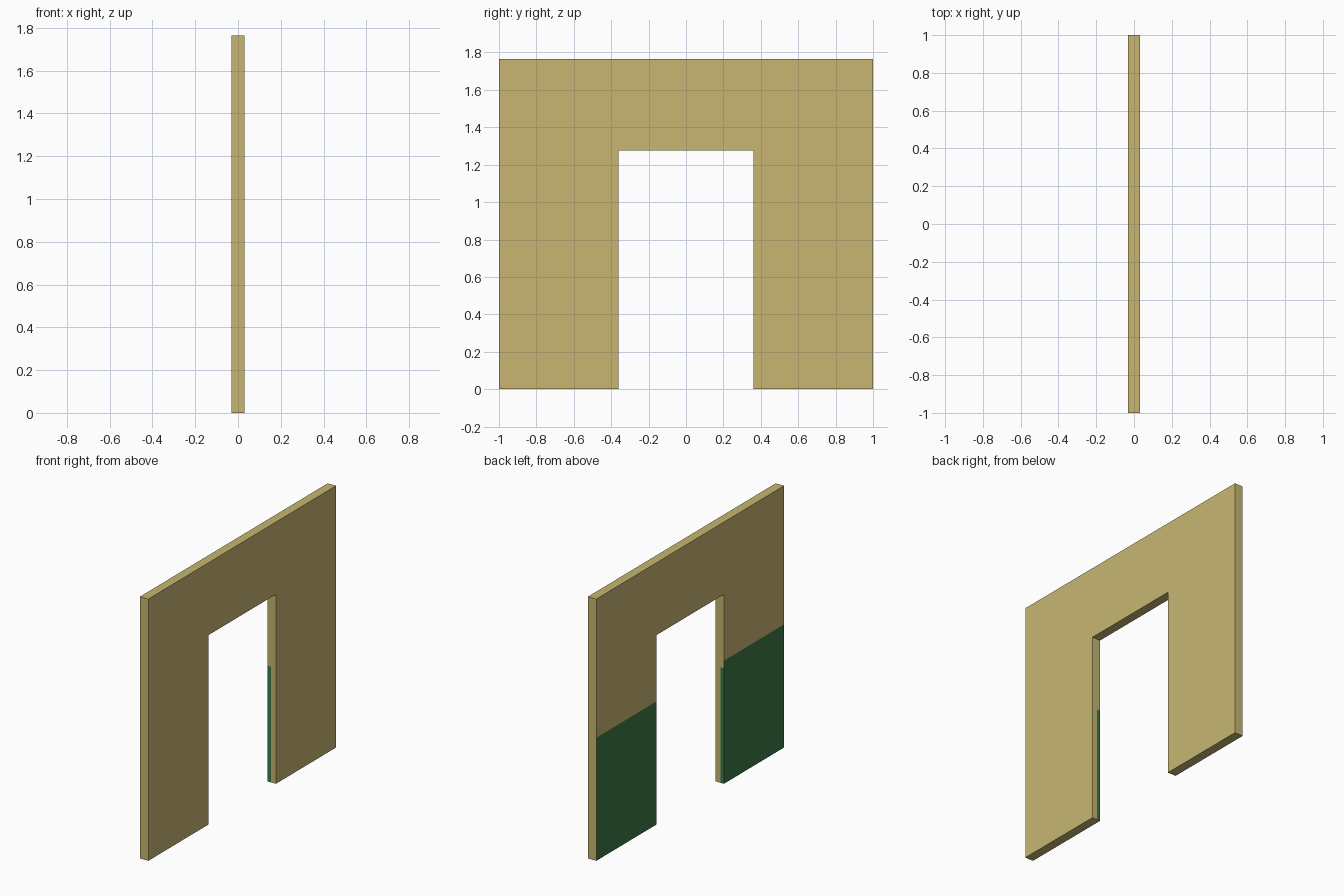
import bpy, bmesh
from mathutils import Vector

if "Cube" in bpy.data.objects:
    bpy.data.objects.remove(bpy.data.objects["Cube"])

T, H = 0.031, 1.765          # half thickness, wall height
DY, DZ = 0.36, 1.277         # doorway half width, height
FACE_Z, JAMB_Z, JAMB_X = 0.83, 0.78, -0.006   # green paint limits


def material(name, rgb):
    m = bpy.data.materials.new(name)
    m.diffuse_color = (*rgb, 1)
    m.use_nodes = True
    m.node_tree.nodes["Principled BSDF"].inputs["Base Color"].default_value = m.diffuse_color
    return m


# wall outline with doorway, extruded through the thickness
outline = [(-1, 0), (-DY, 0), (-DY, DZ), (DY, DZ), (DY, 0), (1, 0), (1, H), (-1, H)]
bm = bmesh.new()
face = bm.faces.new([bm.verts.new((-T, y, z)) for y, z in outline])
ext = bmesh.ops.extrude_face_region(bm, geom=[face])
bmesh.ops.translate(bm, vec=(2 * T, 0, 0),
                    verts=[v for v in ext["geom"] if isinstance(v, bmesh.types.BMVert)])
bmesh.ops.recalc_face_normals(bm, faces=bm.faces)


def cut(faces, co, no):
    geom = set(faces)
    for f in faces:
        geom.update(f.edges)
        geom.update(f.verts)
    bmesh.ops.bisect_plane(bm, geom=list(geom), plane_co=co, plane_no=no, dist=1e-6)


def is_jamb(f):
    c = f.calc_center_median()
    return abs(f.normal.y) > 0.9 and abs(c.y) < 0.5


# cut the paint lines
bm.normal_update()
cut(list(bm.faces), Vector((0, 0, FACE_Z)), Vector((0, 0, 1)))
bm.normal_update()
cut(list(bm.faces), Vector((0, 0, JAMB_Z)), Vector((0, 0, 1)))
bm.normal_update()
cut(list(bm.faces), Vector((JAMB_X, 0, 0)), Vector((1, 0, 0)))
bm.normal_update()

# green lower wall on one side, and a strip on the door jambs
for f in bm.faces:
    c = f.calc_center_median()
    on_face = f.normal.x < -0.9 and c.z < FACE_Z
    on_jamb = is_jamb(f) and c.z < JAMB_Z and c.x < JAMB_X
    f.material_index = 1 if on_face or on_jamb else 0

mesh = bpy.data.meshes.new("doorway_wall")
bm.to_mesh(mesh)
bm.free()
mesh.materials.append(material("tan plaster", (0.57, 0.47, 0.165)))
mesh.materials.append(material("green paint", (0.045, 0.19, 0.065)))
bpy.context.collection.objects.link(bpy.data.objects.new("doorway_wall", mesh))
